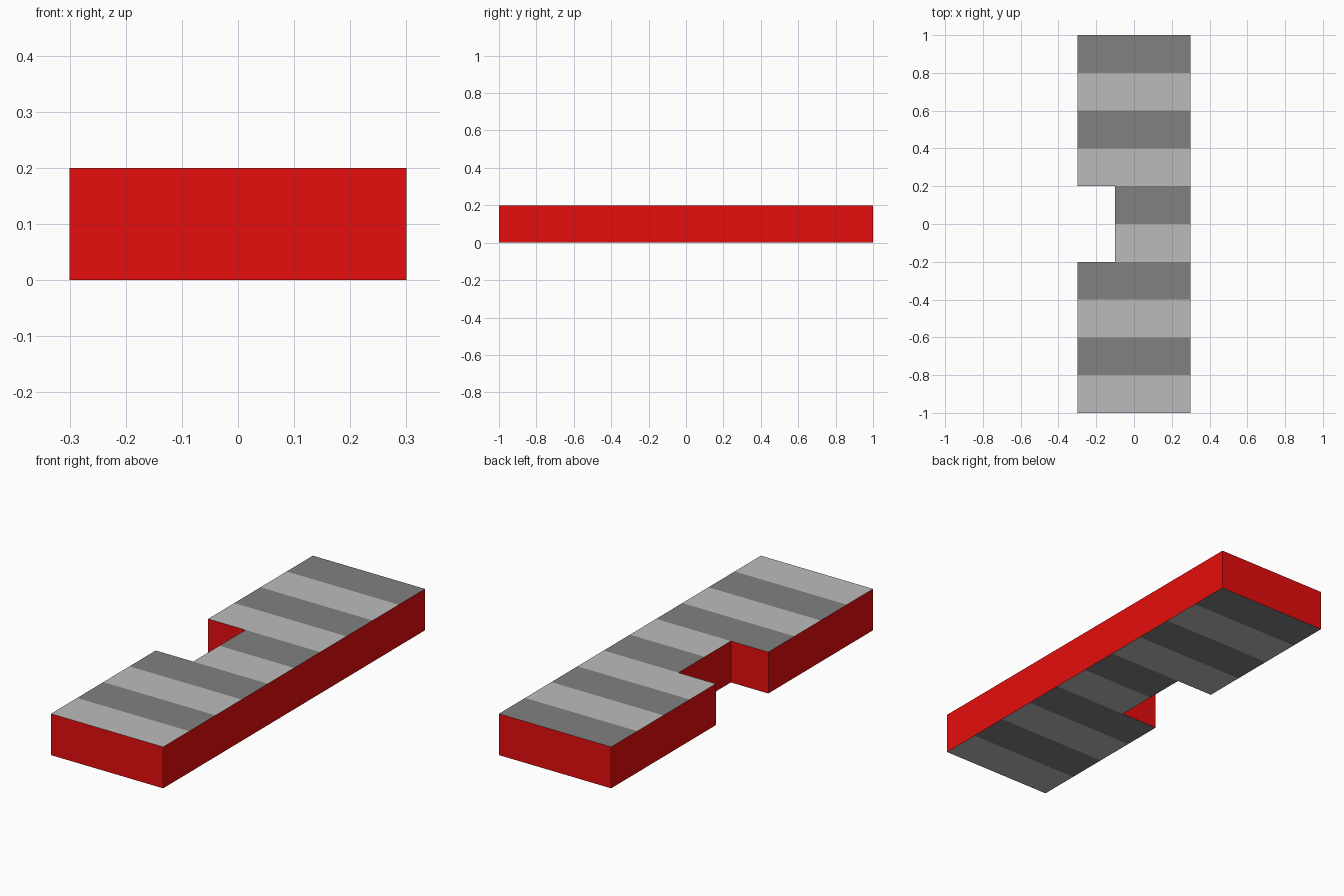
import bpy, bmesh

if "Cube" in bpy.data.objects:
    bpy.data.objects.remove(bpy.data.objects["Cube"])

HEIGHT, BAND = 0.2, 0.2


def material(name, rgb):
    mat = bpy.data.materials.new(name)
    mat.diffuse_color = (*rgb, 1)
    mat.use_nodes = True
    mat.node_tree.nodes["Principled BSDF"].inputs["Base Color"].default_value = mat.diffuse_color
    return mat


# Plan outline of the kerb block with the notch on the left side
outline = [(-0.3, -1), (0.3, -1), (0.3, 1), (-0.3, 1),
           (-0.3, 0.2), (-0.1, 0.2), (-0.1, -0.2), (-0.3, -0.2)]
bm = bmesh.new()
base = bm.faces.new([bm.verts.new((x, y, 0)) for x, y in outline])
extruded = bmesh.ops.extrude_face_region(bm, geom=[base], use_keep_orig=True)
top = [v for v in extruded["geom"] if isinstance(v, bmesh.types.BMVert)]
bmesh.ops.translate(bm, verts=top, vec=(0, 0, HEIGHT))

# Slice into cross bands
for i in range(1, 10):
    bmesh.ops.bisect_plane(bm, geom=bm.verts[:] + bm.edges[:] + bm.faces[:],
                           dist=1e-5, plane_co=(0, -1 + i * BAND, 0),
                           plane_no=(0, 1, 0))
bmesh.ops.recalc_face_normals(bm, faces=bm.faces[:])

# Red walls, alternating light and dark stripes on top and bottom
for f in bm.faces:
    if abs(f.normal.z) > 0.5:
        f.material_index = 1 + int((f.calc_center_median().y + 1) / BAND) % 2

mesh = bpy.data.meshes.new("striped_block")
bm.to_mesh(mesh)
bm.free()
for name, rgb in [("red", (0.8, 0.004, 0.004)), ("light_grey", (0.5, 0.5, 0.5)),
                  ("dark_grey", (0.22, 0.22, 0.22))]:
    mesh.materials.append(material(name, rgb))
bpy.context.collection.objects.link(bpy.data.objects.new("striped_block", mesh))
